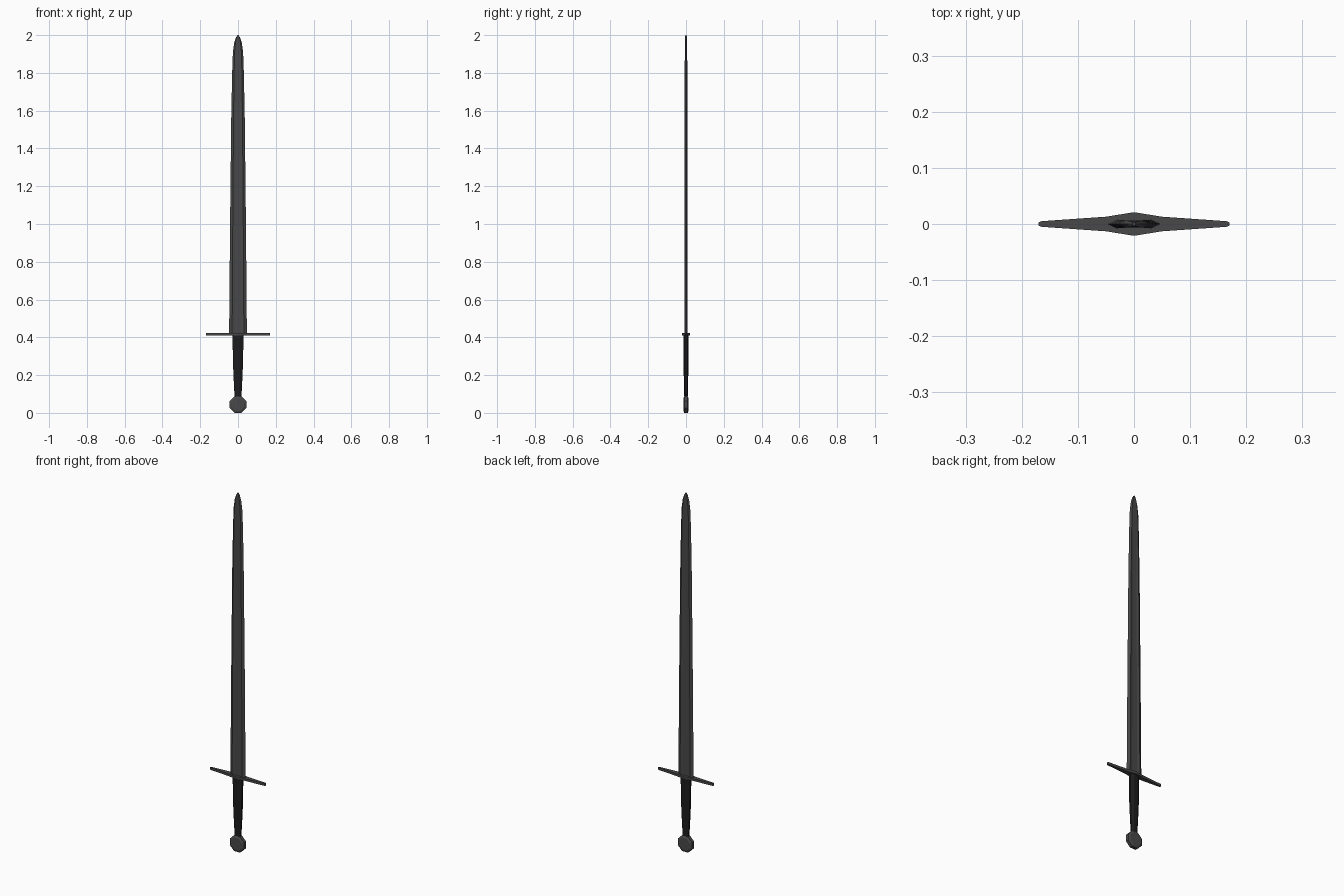
import bpy, bmesh
from math import pi, cos, sin

if "Cube" in bpy.data.objects:
    bpy.data.objects.remove(bpy.data.objects["Cube"])


def material(name, v):
    m = bpy.data.materials.new(name)
    m.diffuse_color = (v, v, v, 1)
    m.use_nodes = True
    m.node_tree.nodes["Principled BSDF"].inputs["Base Color"].default_value = m.diffuse_color
    return m


steel = material("dark_steel", 0.065)
leather = material("black_leather", 0.012)


def loft(name, rings, mat):
    """Skin a list of equal-length closed rings and cap both ends."""
    bm = bmesh.new()
    loops = [[bm.verts.new(p) for p in ring] for ring in rings]
    n = len(loops[0])
    for a, b in zip(loops, loops[1:]):
        for i in range(n):
            j = (i + 1) % n
            bm.faces.new((a[i], a[j], b[j], b[i]))
    bm.faces.new(loops[0][::-1])
    bm.faces.new(loops[-1])
    bmesh.ops.recalc_face_normals(bm, faces=bm.faces)
    me = bpy.data.meshes.new(name)
    bm.to_mesh(me)
    bm.free()
    ob = bpy.data.objects.new(name, me)
    me.materials.append(mat)
    bpy.context.collection.objects.link(ob)
    return ob


# Blade: bevelled edges and a shallow fuller that fades out toward the tip
def blade_ring(z, w, t, groove):
    half = [(w, 0), (.66 * w, t), (.34 * w, t - groove),
            (-.34 * w, t - groove), (-.66 * w, t)]
    return [(x, y, z) for x, y in half] + [(-x, -y, z) for x, y in half]


loft("blade", [blade_ring(*s) for s in (
    (0.42, .047, .008, .003), (1.0, .042, .0075, .003),
    (1.55, .036, .007, .003), (1.8, .031, .0068, .0005),
    (1.91, .027, .0065, 0), (1.96, .020, .006, 0),
    (1.985, .012, .0055, 0), (2.0, .003, .003, 0))], steel)

# Crossguard: thin bar tapering out to both tips
quarter = [(.17, .003), (.165, .005), (.05, .013), (0, .021)]
upper = quarter + [(-x, y) for x, y in quarter[-2::-1]]
outline = upper + [(x, -y) for x, y in upper[::-1]]
loft("crossguard", [[(x, y, z) for x, y in outline] for z in (.411, .424)], steel)


# Grip: eight-sided, tapering toward the pommel
def oct_ring(z, a, b):
    k = cos(pi / 8)
    return [(a / k * cos(pi / 8 + i * pi / 4), b / k * sin(pi / 8 + i * pi / 4), z)
            for i in range(8)]


loft("grip", [oct_ring(*s) for s in (
    (.08, .018, .009), (.2, .024, .012), (.28, .027, .014), (.412, .029, .014))], leather)


# Pommel: octagonal disc with bevelled faces
def disc_ring(y, r):
    k = r / cos(pi / 8)
    return [(k * cos(pi / 8 + i * pi / 4), y, .044 + k * sin(pi / 8 + i * pi / 4))
            for i in range(8)]


loft("pommel", [disc_ring(*s) for s in (
    (-.014, .033), (-.009, .044), (.009, .044), (.014, .033))], steel)
